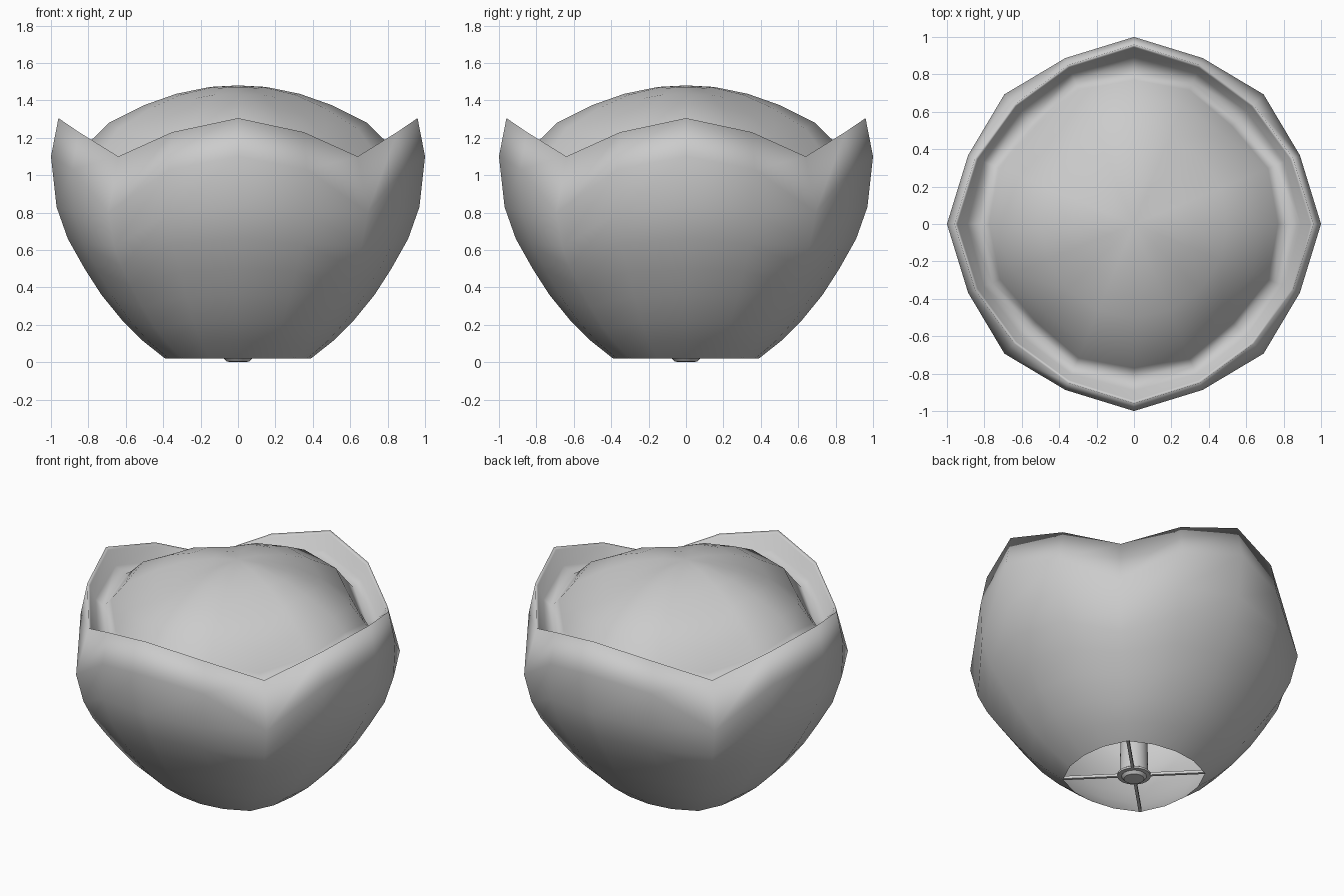
import bpy, bmesh, math
from mathutils import Matrix

if "Cube" in bpy.data.objects:
    bpy.data.objects.remove(bpy.data.objects["Cube"])


def finish(bm, name, angle=40):
    bmesh.ops.recalc_face_normals(bm, faces=bm.faces)
    me = bpy.data.meshes.new(name)
    bm.to_mesh(me)
    bm.free()
    ob = bpy.data.objects.new(name, me)
    bpy.context.collection.objects.link(ob)
    bpy.context.view_layer.objects.active = ob
    ob.select_set(True)
    bpy.ops.object.shade_smooth_by_angle(angle=math.radians(angle))
    ob.select_set(False)
    return ob


def loft(profiles, sides, name, cap_top=None, cap_bottom=None, angle=40):
    """Sweep repeating (radius, height) profiles around z."""
    bm = bmesh.new()
    cols = []
    for i in range(sides):
        a = 2 * math.pi * i / sides
        prof = profiles[i % len(profiles)]
        cols.append([bm.verts.new((r * math.cos(a), r * math.sin(a), z)) for r, z in prof])
    for i in range(sides):
        p, q = cols[i], cols[(i + 1) % sides]
        for j in range(len(p) - 1):
            bm.faces.new((p[j], q[j], q[j + 1], p[j + 1]))
    for z, row in ((cap_bottom, 0), (cap_top, -1)):
        if z is not None:
            tip = bm.verts.new((0, 0, z))
            for k in range(sides):
                bm.faces.new((cols[k][row], cols[(k + 1) % sides][row], tip))
    return finish(bm, name, angle)


# Four-petal shade: profiles through petal middle, between, and petal seam
middle = [(.39, .02), (.51, .115), (.62, .225), (.73, .36), (.82, .50), (.91, .66),
          (.97, .83), (1.0, 1.10), (.96, 1.305)]
between = [(.40, .02), (.51, .105), (.62, .215), (.725, .35), (.81, .485), (.895, .63),
           (.95, .80), (.96, 1.03), (.92, 1.23)]
seam = [(.425, .02), (.52, .09), (.62, .18), (.725, .30), (.81, .41), (.88, .51),
        (.935, .62), (.98, .80), (.905, 1.10)]

# Petals curl in to a shallow trough, then rise into the soft square dome
middle += [(.945, 1.29), (.89, 1.20), (.82, 1.165),
           (.77, 1.20), (.69, 1.28), (.50, 1.375), (.33, 1.435), (.15, 1.472)]
between += [(.905, 1.215), (.87, 1.13), (.82, 1.09),
            (.775, 1.14), (.69, 1.25), (.50, 1.36), (.33, 1.43), (.15, 1.47)]
seam += [(.89, 1.09), (.85, 1.03), (.78, 1.0),
         (.74, 1.07), (.67, 1.20), (.50, 1.32), (.33, 1.41), (.15, 1.465)]
loft([middle, between, seam, between], 16, "petal_shade", cap_top=1.48, angle=180)

# Lamp socket with a flared foot
socket = [(.06, .003), (.075, .02), (.10, .022), (.10, .035), (.085, .045),
          (.08, .30), (.05, .40)]
loft([socket], 24, "socket", cap_top=.42, cap_bottom=.0)

# Four thin spokes holding the socket to the shade opening
for i in range(4):
    bm = bmesh.new()
    bmesh.ops.create_cube(bm, size=1)
    rot = Matrix.Rotation(math.pi / 4 + i * math.pi / 2, 4, 'Z')
    place = Matrix.Translation((.255, 0, .03)) @ Matrix.Diagonal((.34, .018, .018, 1))
    bm.transform(rot @ place)
    finish(bm, f"spoke_{i + 1}")
